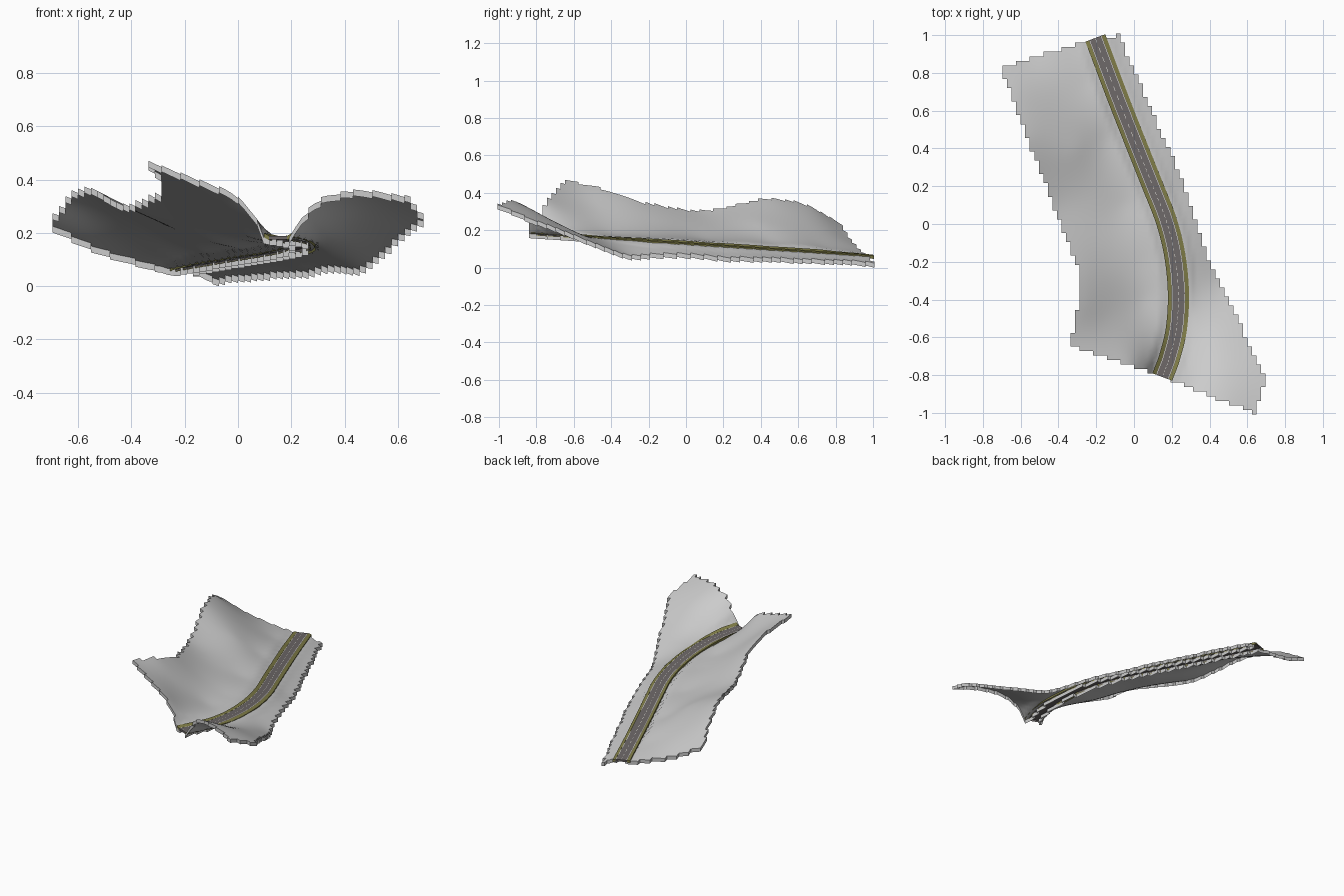
import bpy, bmesh, math
from mathutils import Vector

if "Cube" in bpy.data.objects:
    bpy.data.objects.remove(bpy.data.objects["Cube"])

CELL = 0.024      # terrain cell size, gives the stepped outline
SKIRT = 0.024     # depth of the vertical rim

def material(name, rgb):
    m = bpy.data.materials.new(name)
    m.diffuse_color = (*rgb, 1)
    m.use_nodes = True
    m.node_tree.nodes["Principled BSDF"].inputs["Base Color"].default_value = m.diffuse_color
    return m

GREY = material("pale_ground", (0.60, 0.60, 0.60))
ASPHALT = material("asphalt_grey", (0.15, 0.135, 0.135))
OLIVE = material("olive_verge", (0.22, 0.21, 0.065))
WHITE = material("line_white", (0.80, 0.80, 0.74))

# plan outline of the land
OUTLINE = [(-0.705, 0.83), (-0.60, 0.55), (-0.39, 0.0), (-0.295, -0.24), (-0.29, -0.42),
           (-0.34, -0.64), (0.12, -0.80), (0.64, -1.0), (0.70, -0.82), (0.40, -0.20),
           (0.26, 0.22), (-0.08, 1.0), (-0.26, 0.965)]

# surveyed heights of the land (x, y, z)
SPOTS = [
    (-0.70, 0.82, 0.24), (-0.64, 0.68, 0.32), (-0.56, 0.45, 0.37), (-0.49, 0.25, 0.335),
    (-0.42, 0.08, 0.305), (-0.34, -0.12, 0.33), (-0.29, -0.30, 0.375), (-0.29, -0.45, 0.42),
    (-0.34, -0.63, 0.47), (-0.55, 0.87, 0.16), (-0.40, 0.91, 0.11), (-0.28, 0.96, 0.075),
    (-0.08, 1.0, 0.03), (0.08, 0.62, 0.05), (0.25, 0.2, 0.065), (0.37, -0.1, 0.075),
    (0.46, -0.3, 0.065), (0.52, -0.45, 0.12), (0.60, -0.63, 0.19), (0.69, -0.82, 0.26),
    (0.64, -0.98, 0.33), (0.50, -0.95, 0.36), (0.36, -0.90, 0.35), (0.29, -0.87, 0.32),
    (0.05, -0.77, 0.28), (0.0, -0.76, 0.34), (-0.1, -0.73, 0.385), (-0.2, -0.69, 0.42),
    (-0.15, -0.5, 0.33), (0.03, -0.6, 0.25), (0.05, -0.4, 0.185), (0.05, -0.2, 0.17),
    (-0.15, -0.2, 0.25), (-0.2, 0.1, 0.21), (-0.05, 0.1, 0.155), (-0.3, 0.4, 0.24),
    (-0.15, 0.45, 0.14), (-0.4, 0.65, 0.21), (-0.25, 0.75, 0.11), (0.40, -0.65, 0.22),
    (0.45, -0.8, 0.30), (0.33, -0.4, 0.14), (0.32, -0.65, 0.20)]

ROAD = [(-0.205, 0.985), (-0.09, 0.68), (0.02, 0.40), (0.10, 0.20), (0.17, 0.02),
        (0.215, -0.16), (0.235, -0.36), (0.225, -0.55), (0.19, -0.70), (0.15, -0.81)]

def road_z(y):
    return 0.07 + (1 - y) * 0.066

# smooth road centreline with side vectors
def centreline(steps=12):
    p = [Vector(q) for q in ROAD]
    p = [2 * p[0] - p[1]] + p + [2 * p[-1] - p[-2]]
    pts = []
    for i in range(1, len(p) - 2):
        a, b, c, d = p[i - 1:i + 3]
        for k in range(steps):
            t = k / steps
            pts.append(0.5 * (2 * b + (c - a) * t + (2 * a - 5 * b + 4 * c - d) * t * t
                              + (3 * b - a - 3 * c + d) * t ** 3))
    pts.append(p[-2])
    sides = []
    for i in range(len(pts)):
        d = (pts[min(i + 1, len(pts) - 1)] - pts[max(i - 1, 0)]).normalized()
        sides.append(Vector((-d.y, d.x)))   # points to the +x side when travelling -y
    return pts, sides

PATH, SIDES = centreline()

# thin plate surface through the spot heights and the road
def fit_surface(spots):
    def u(dx, dy):
        r2 = dx * dx + dy * dy
        return r2 * math.log(r2) if r2 > 1e-12 else 0.0
    n = len(spots)
    rows = []
    for i, (x, y, z) in enumerate(spots):
        rows.append([u(x - q[0], y - q[1]) + (0.002 if i == j else 0) for j, q in enumerate(spots)]
                    + [1, x, y, z])
    for k in range(3):
        rows.append([(1, q[0], q[1])[k] for q in spots] + [0, 0, 0, 0])
    m = n + 3
    for c in range(m):
        piv = max(range(c, m), key=lambda r: abs(rows[r][c]))
        rows[c], rows[piv] = rows[piv], rows[c]
        for r in range(c + 1, m):
            f = rows[r][c] / rows[c][c]
            if f:
                rows[r] = [a - f * b for a, b in zip(rows[r], rows[c])]
    w = [0.0] * m
    for r in range(m - 1, -1, -1):
        w[r] = (rows[r][m] - sum(rows[r][k] * w[k] for k in range(r + 1, m))) / rows[r][r]
    return lambda x, y: (sum(w[i] * u(x - q[0], y - q[1]) for i, q in enumerate(spots))
                         + w[n] + w[n + 1] * x + w[n + 2] * y)

surface = fit_surface(SPOTS + [(p.x, p.y, road_z(p.y)) for p in PATH[::9]])

def road_distance(x, y):
    return min(math.hypot(p.x - x, p.y - y) for p in PATH)

# land follows the surface, levelled along the road
def land_z(x, y):
    t = min(max((road_distance(x, y) - 0.05) / 0.035, 0), 1)
    t = t * t * (3 - 2 * t)
    return (road_z(y) - 0.008) * (1 - t) + surface(x, y) * t

def inside(x, y):
    hit = False
    for (x1, y1), (x2, y2) in zip(OUTLINE, OUTLINE[1:] + OUTLINE[:1]):
        if (y1 > y) != (y2 > y) and x < x1 + (y - y1) * (x2 - x1) / (y2 - y1):
            hit = not hit
    return hit

def finish(bm, name, mat):
    me = bpy.data.meshes.new(name)
    bm.to_mesh(me)
    bm.free()
    me.materials.append(mat)
    ob = bpy.data.objects.new(name, me)
    bpy.context.collection.objects.link(ob)
    return ob

# drop a vertical rim from every open edge
def add_rim(bm, depth):
    edges = [e for e in bm.edges if e.is_boundary]
    for e in edges:
        e.smooth = False
    new = bmesh.ops.extrude_edge_only(bm, edges=edges)["geom"]
    for g in new:
        if isinstance(g, bmesh.types.BMVert):
            g.co.z -= depth
        elif isinstance(g, bmesh.types.BMFace):
            g.smooth = False

# land: square cells, open under the road
bm = bmesh.new()
grid = {}
def corner(i, j):
    if (i, j) not in grid:
        x, y = i * CELL, j * CELL
        grid[i, j] = bm.verts.new((x, y, land_z(x, y)))
    return grid[i, j]
N = int(1 / CELL) + 1
for i in range(-N, N):
    for j in range(-N, N):
        x, y = (i + 0.5) * CELL, (j + 0.5) * CELL
        if inside(x, y) and road_distance(x, y) > 0.03:
            f = bm.faces.new([corner(i, j), corner(i + 1, j), corner(i + 1, j + 1), corner(i, j + 1)])
            f.smooth = True
add_rim(bm, SKIRT)
finish(bm, "land", GREY)

# ribbon along the road between two side offsets
def ribbon(name, mat, a, b, lift_a, lift_b, depth, keep=lambda i: True):
    bm = bmesh.new()
    rows = []
    for p, s in zip(PATH, SIDES):
        row = []
        for off, lift in ((a, lift_a), (b, lift_b)):
            q = p + s * off
            dz = lift(q) if callable(lift) else lift
            row.append(bm.verts.new((q.x, q.y, road_z(p.y) + dz)))
        rows.append(row)
    for i in range(len(rows) - 1):
        if keep(i):
            f = bm.faces.new([rows[i][0], rows[i + 1][0], rows[i + 1][1], rows[i][1]])
            f.smooth = True
    bmesh.ops.delete(bm, geom=[v for v in bm.verts if not v.link_faces], context='VERTS')
    bmesh.ops.recalc_face_normals(bm, faces=bm.faces)
    if sum(f.normal.z for f in bm.faces) < 0:
        bmesh.ops.reverse_faces(bm, faces=bm.faces)
    if depth:
        add_rim(bm, depth)
    return finish(bm, name, mat)

# verge edge leans toward the land beside it
def bank(q):
    return min(max(surface(q.x, q.y) - road_z(q.y), -0.006), 0.012)

ribbon("carriageway", ASPHALT, -0.036, 0.036, 0, 0, 0.012)
for side, s in (("left", -1), ("right", 1)):
    ribbon("verge_" + side, OLIVE, s * 0.036, s * 0.056, 0.001, bank, 0.016)
    ribbon("edge_line_" + side, WHITE, s * 0.031, s * 0.0335, 0.002, 0.002, 0)
ribbon("centre_dashes", WHITE, -0.0012, 0.0012, 0.002, 0.002, 0, keep=lambda i: i % 2 == 0)

# rest the whole model on z = 0
low = min(v.co.z for o in bpy.data.objects for v in o.data.vertices)
for o in bpy.data.objects:
    for v in o.data.vertices:
        v.co.z -= low
